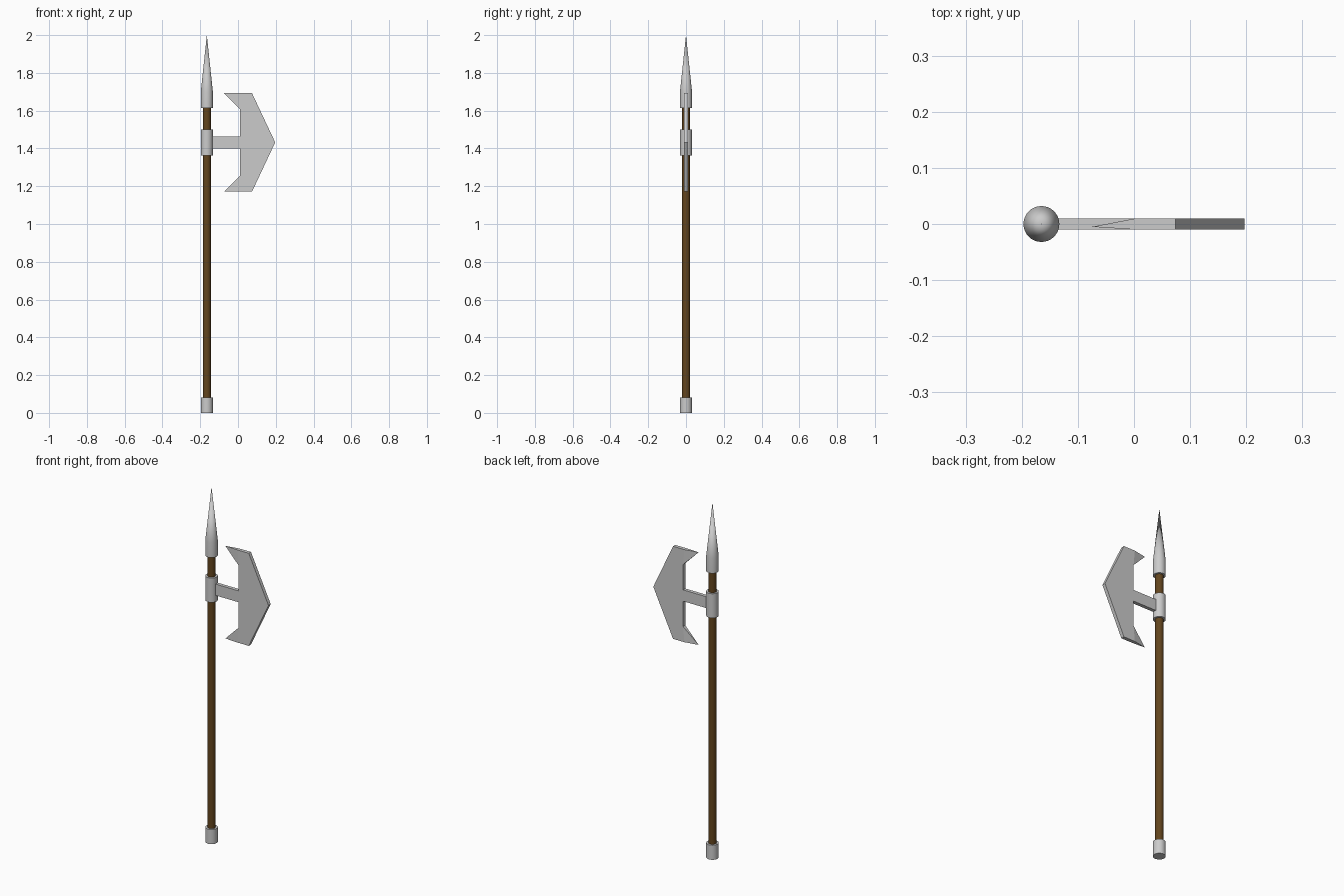
import bpy, bmesh, math

if "Cube" in bpy.data.objects:
    bpy.data.objects.remove(bpy.data.objects["Cube"])

SIDES = 32
AXIS_X = -0.165          # shaft centre line
MID_Z = 1.432            # mirror line of the axe blade
HALF_T = 0.01            # half of the blade thickness


def finish(name, bm, smooth=False):
    bmesh.ops.recalc_face_normals(bm, faces=bm.faces[:])
    mesh = bpy.data.meshes.new(name)
    bm.to_mesh(mesh)
    bm.free()
    obj = bpy.data.objects.new(name, mesh)
    bpy.context.collection.objects.link(obj)
    if smooth:
        bpy.ops.object.select_all(action='DESELECT')
        obj.select_set(True)
        bpy.context.view_layer.objects.active = obj
        bpy.ops.object.shade_smooth_by_angle(angle=math.radians(30))
    return obj


def turned(name, z0, z1, radius, point_z=None):
    """Round part on the shaft axis, optionally ending in a point."""
    bm = bmesh.new()
    rings = []
    for z in (z0, z1):
        rings.append([bm.verts.new((AXIS_X + radius * math.cos(2 * math.pi * i / SIDES),
                                    radius * math.sin(2 * math.pi * i / SIDES), z))
                      for i in range(SIDES)])
    low, high = rings
    tip = bm.verts.new((AXIS_X, 0, point_z)) if point_z else None
    for i in range(SIDES):
        j = (i + 1) % SIDES
        bm.faces.new((low[i], low[j], high[j], high[i]))
        if tip:
            bm.faces.new((high[i], high[j], tip))
    bm.faces.new(low)
    if not tip:
        bm.faces.new(high)
    return finish(name, bm, True)


# Wooden shaft
shaft = turned("shaft", 0.02, 1.65, 0.021)
wood = bpy.data.materials.new("dark_wood")
wood.diffuse_color = (0.125, 0.06, 0.013, 1)
wood.use_nodes = True
wood.node_tree.nodes["Principled BSDF"].inputs["Base Color"].default_value = wood.diffuse_color
shaft.data.materials.append(wood)

# Metal fittings and spear point
turned("butt_cap", 0.0, 0.082, 0.032)
turned("blade_collar", 1.363, 1.5, 0.032)
turned("spear_point", 1.615, 1.7, 0.032, point_z=2.0)

# Axe blade with arm: upper half outline (x, height above the mirror line)
upper = [(-0.15, 0.032), (0.011, 0.032), (0.011, 0.175),
         (0.003, 0.261), (0.074, 0.261)]
outline = upper + [(0.197, 0)] + [(x, -h) for x, h in reversed(upper)]
bm = bmesh.new()
front = [bm.verts.new((x, -HALF_T, MID_Z + h)) for x, h in outline]
back = [bm.verts.new((x, HALF_T, MID_Z + h)) for x, h in outline]
bm.faces.new(front)
bm.faces.new(back)
count = len(outline)
horns = {2: 1, count - 4: -1}    # edges that carry a horn
for i in range(count):
    j = (i + 1) % count
    loop = (front[i], front[j], back[j], back[i])
    if i in horns:
        # Horn tapering to a point
        tip = bm.verts.new((-0.075, -0.005, MID_Z + 0.261 * horns[i]))
        for k in range(4):
            bm.faces.new((loop[k], loop[(k + 1) % 4], tip))
    else:
        bm.faces.new(loop)
finish("axe_blade", bm)
